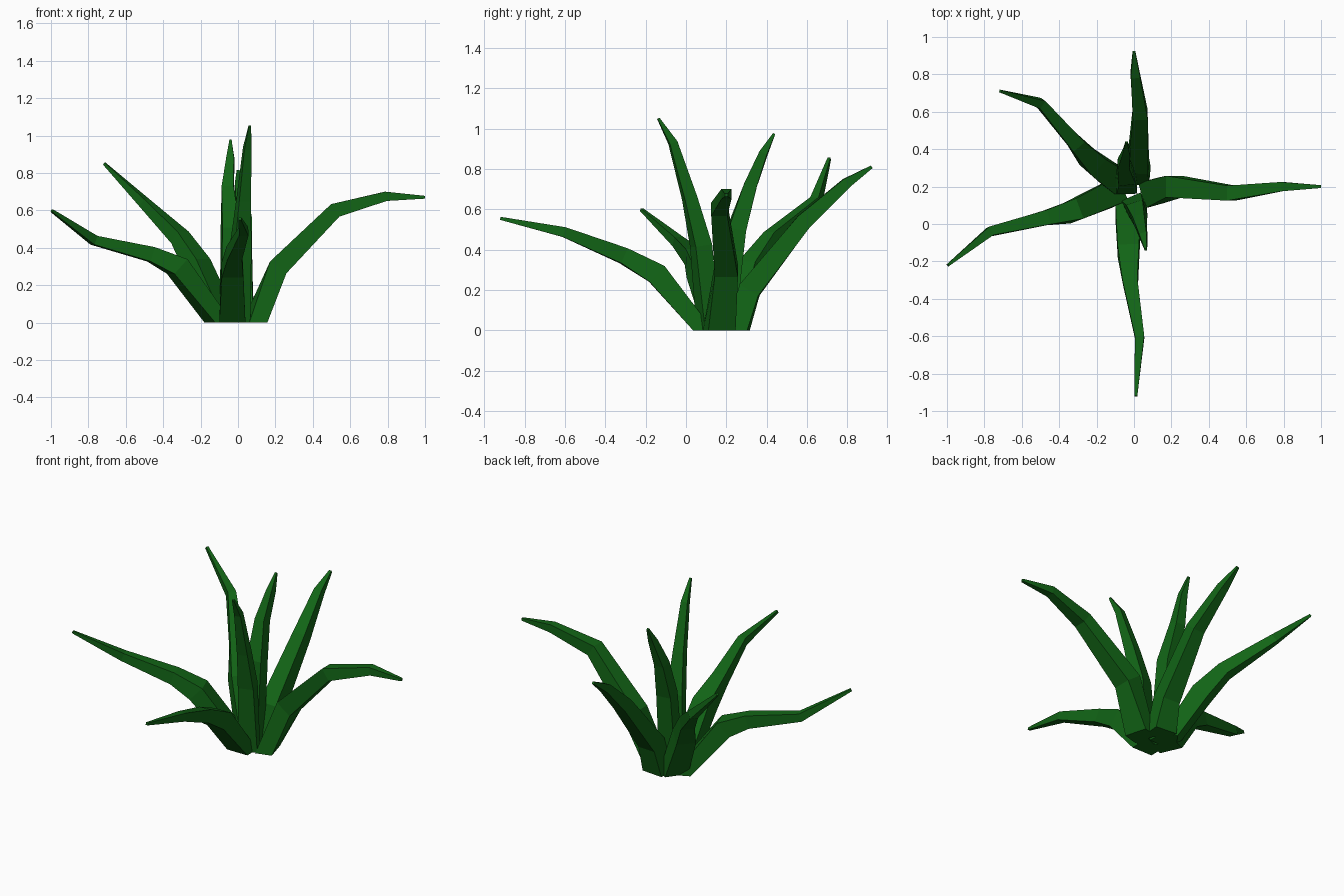
import bpy, bmesh
from mathutils import Vector

if "Cube" in bpy.data.objects:
    bpy.data.objects.remove(bpy.data.objects["Cube"])

green = bpy.data.materials.new("leaf green")
green.diffuse_color = (0.006, 0.13, 0.008, 1)
green.use_nodes = True
green.node_tree.nodes["Principled BSDF"].inputs["Base Color"].default_value = green.diffuse_color

# Shared taper from base to tip: every leaf is a four-sided blade
WIDTH = (.14, .115, .08, .05, .015)
THICK = (.1, .108, .08, .05, .015)

# Centre line of each leaf: base x, y on the ground, then x, y, z points
LEAVES = {
    "right_leaf": [(.09, .165), (.215, .2, .295), (.52, .165, .6), (.79, .2, .675), (1, .2, .67)],
    "front_leaf": [(-.03, .085), (-.03, -.145, .28), (-.02, -.31, .37), (.03, -.605, .487), (.01, -.92, .555)],
    "back_leaf": [(.015, .26), (.02, .315, .2), (.033, .585, .54), (.007, .795, .73), (0, .92, .81)],
    "back_left_leaf": [(-.07, .22), (-.22, .33, .31), (-.31, .43, .455), (-.5, .645, .64), (-.715, .71, .85)],
    "left_leaf": [(-.105, .17), (-.325, .07, .3), (-.465, .035, .365), (-.77, -.04, .44), (-.995, -.22, .598)],
    "tall_front_leaf": [(0, .11), (.015, .075, .42), (.03, .018, .655), (.05, -.065, .93), (.063, -.137, 1.05)],
    "tall_back_leaf": [(-.04, .2), (-.042, .25, .5), (-.055, .32, .72), (-.04, .385, .88), (-.04, .437, .975)],
}


def make_leaf(name, line):
    girth = 0.8 if name.startswith("tall") else 1
    pts = [Vector((*line[0], 0))] + [Vector(p) for p in line[1:]]
    bm = bmesh.new()
    rings = []
    for i, p in enumerate(pts):
        tangent = (pts[min(i + 1, len(pts) - 1)] - pts[max(i - 1, 0)]).normalized()
        side = Vector((-tangent.y, tangent.x, 0)).normalized()
        if i == 0:
            tangent = Vector((0, 0, 1))  # flat cut on the ground
        across = side * WIDTH[i] * girth / 2
        up = tangent.cross(side) * THICK[i] * girth / 2
        rings.append([bm.verts.new(v) for v in
                      (p - across - up, p + across - up, p + across + up, p - across + up)])
    for lo, hi in zip(rings, rings[1:]):
        for k in range(4):
            bm.faces.new((lo[k - 1], lo[k], hi[k], hi[k - 1]))
    bm.faces.new(rings[0])
    bm.faces.new(rings[-1])
    bmesh.ops.recalc_face_normals(bm, faces=bm.faces)
    me = bpy.data.meshes.new(name)
    bm.to_mesh(me)
    bm.free()
    me.materials.append(green)
    bpy.context.collection.objects.link(bpy.data.objects.new(name, me))


for name, line in LEAVES.items():
    make_leaf(name, line)
